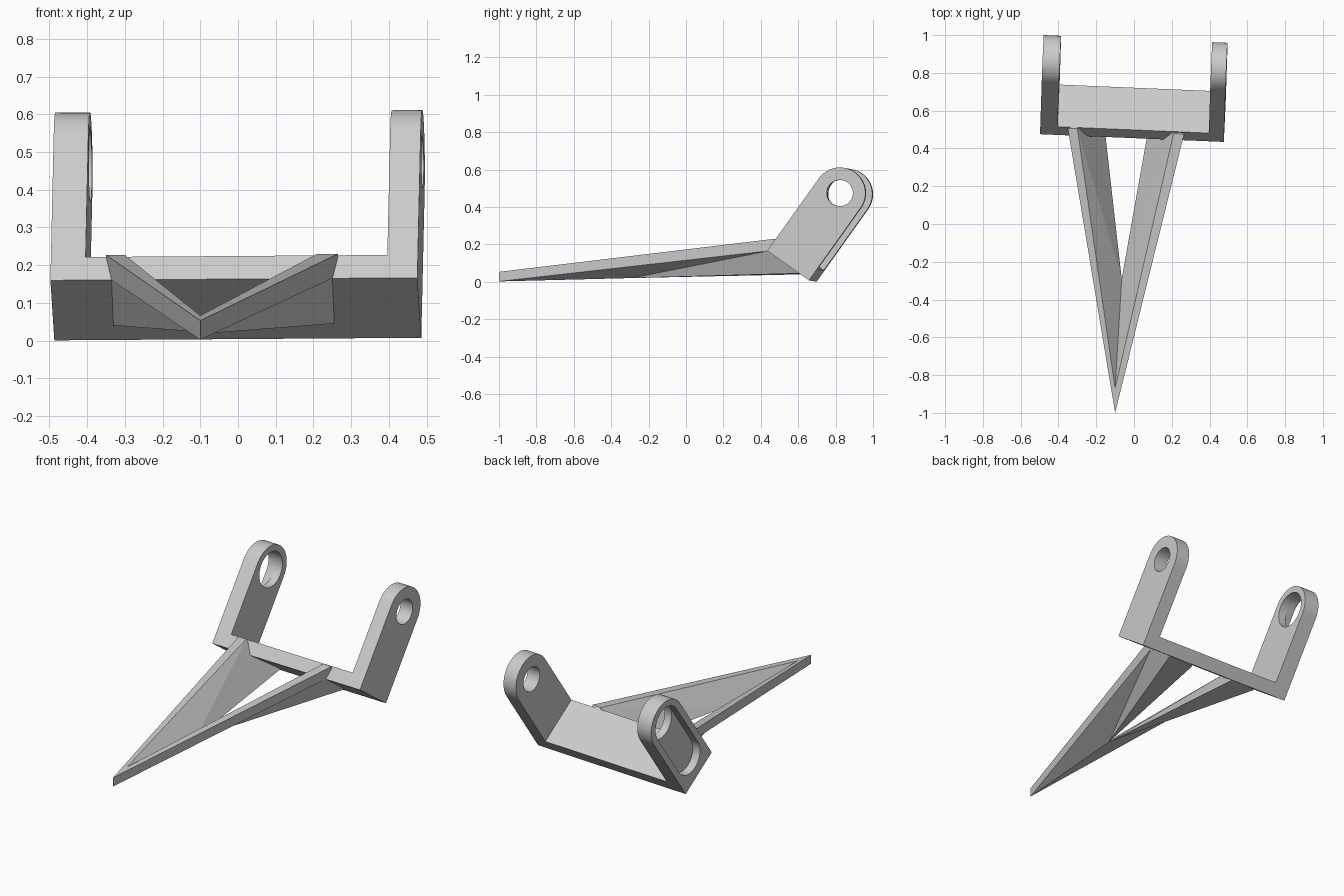
import bpy, bmesh, math
from mathutils import Matrix, Vector

cube = bpy.data.objects.get("Cube")
if cube:
    bpy.data.objects.remove(cube)

grey = bpy.data.materials.new("plain_grey")
grey.use_nodes = True
grey.diffuse_color = (0.6, 0.6, 0.6, 1)
grey.node_tree.nodes["Principled BSDF"].inputs["Base Color"].default_value = (0.6, 0.6, 0.6, 1)

# Tilted bracket frame: local x = depth, y = along the arms, z = across
across = Vector((1, -0.042, 0.007)).normalized()
tilt = math.radians(35.5)
depth = Vector((0, math.cos(tilt), -math.sin(tilt)))
depth = (depth - across * depth.dot(across)).normalized()
up = across.cross(depth)
frame = Matrix((depth, up, across)).transposed().to_4x4()
frame.translation = (-0.011, 0.455, 0.163)

WIDTH, REACH, BAR = 0.274, 0.476, 0.075
HALF = 0.487
MID = WIDTH / 2


def arc(cy, r, start, end, n):
    """Points on an arc centred on the arm's middle line."""
    angles = [math.radians(start + (end - start) * i / n) for i in range(n + 1)]
    return [(MID + r * math.cos(a), cy + r * math.sin(a)) for a in angles]


def plate(name, loops, z0, z1):
    """Extrude a flat outline, with any inner loops as holes."""
    curve = bpy.data.curves.new(name, "CURVE")
    curve.dimensions = "2D"
    curve.fill_mode = "BOTH"
    curve.extrude = (z1 - z0) / 2
    for loop in loops:
        spline = curve.splines.new("POLY")
        spline.points.add(len(loop) - 1)
        for p, (x, y) in zip(spline.points, loop):
            p.co = (x, y, 0, 1)
        spline.use_cyclic_u = True
    temp = bpy.data.objects.new(name + "_outline", curve)
    bpy.context.collection.objects.link(temp)
    graph = bpy.context.evaluated_depsgraph_get()
    mesh = bpy.data.meshes.new_from_object(temp.evaluated_get(graph))
    bpy.data.objects.remove(temp)
    bm = bmesh.new()
    bm.from_mesh(mesh)
    bmesh.ops.remove_doubles(bm, verts=bm.verts, dist=1e-5)
    bmesh.ops.recalc_face_normals(bm, faces=bm.faces)
    bm.to_mesh(mesh)
    bm.free()
    mesh.transform(frame @ Matrix.Translation((0, 0, (z0 + z1) / 2)))
    return add(name, mesh)


def add(name, mesh):
    mesh.materials.clear()
    mesh.materials.append(grey)
    obj = bpy.data.objects.new(name, mesh)
    bpy.context.collection.objects.link(obj)
    bpy.ops.object.select_all(action="DESELECT")
    obj.select_set(True)
    bpy.context.view_layer.objects.active = obj
    bpy.ops.object.shade_smooth_by_angle(angle=math.radians(20))
    return obj


# Arms with round ends; the right one has a slot-shaped recess outside
outline = [(0, 0), (WIDTH, 0)] + arc(REACH, MID, 0, 180, 24)
small_hole = arc(REACH, 0.07, 0, 360, 32)[:-1]
large_hole = arc(REACH, 0.1, 0, 360, 32)[:-1]
slot = arc(REACH, 0.1, 0, 180, 16) + arc(0.155, 0.1, 180, 360, 16)
plate("left_arm", [outline, small_hole], HALF - 0.081, HALF)
plate("right_arm_inner", [outline, large_hole], -HALF + 0.047, -HALF + 0.092)
plate("right_arm_rim", [outline, slot], -HALF, -HALF + 0.047)

# Crossbar between the arms
bar = [(0, 0), (WIDTH, 0), (WIDTH, BAR), (0, BAR)]
plate("crossbar", [bar], -HALF + 0.092, HALF - 0.081)

# Two tapering legs that meet in a pointed tip
bm = bmesh.new()
tip_low, tip_top, valley, crotch = [bm.verts.new(c) for c in (
    (-0.1, -1, 0.002), (-0.1, -1, 0.053), (-0.1, -0.87, 0.066), (-0.065, -0.29, 0.02))]
legs = (
    ((0.265, 0.475, 0.23), (0.21, 0.48, 0.23), (0.25, 0.44, 0.165),
     (0.255, 0.61, 0.045), (0.095, 0.61, 0.042)),
    ((-0.35, 0.505, 0.227), (-0.30, 0.505, 0.227), (-0.335, 0.465, 0.16),
     (-0.33, 0.635, 0.04), (-0.17, 0.635, 0.04)),
)
for points in legs:
    top_out, top_in, side, low_out, low_in = [bm.verts.new(c) for c in points]
    for face in (
        (tip_low, tip_top, top_out, side),
        (tip_low, side, crotch),
        (crotch, side, low_out),
        (crotch, low_out, low_in),
        (tip_top, valley, top_in, top_out),
        (valley, crotch, top_in),
        (crotch, low_in, top_in),
        (side, top_out, low_out),
        (top_out, top_in, low_in, low_out),
    ):
        bm.faces.new(face)
bmesh.ops.recalc_face_normals(bm, faces=bm.faces)
mesh = bpy.data.meshes.new("pointed_legs")
bm.to_mesh(mesh)
bm.free()
mesh.shade_flat()
add("pointed_legs", mesh).data.shade_flat()
